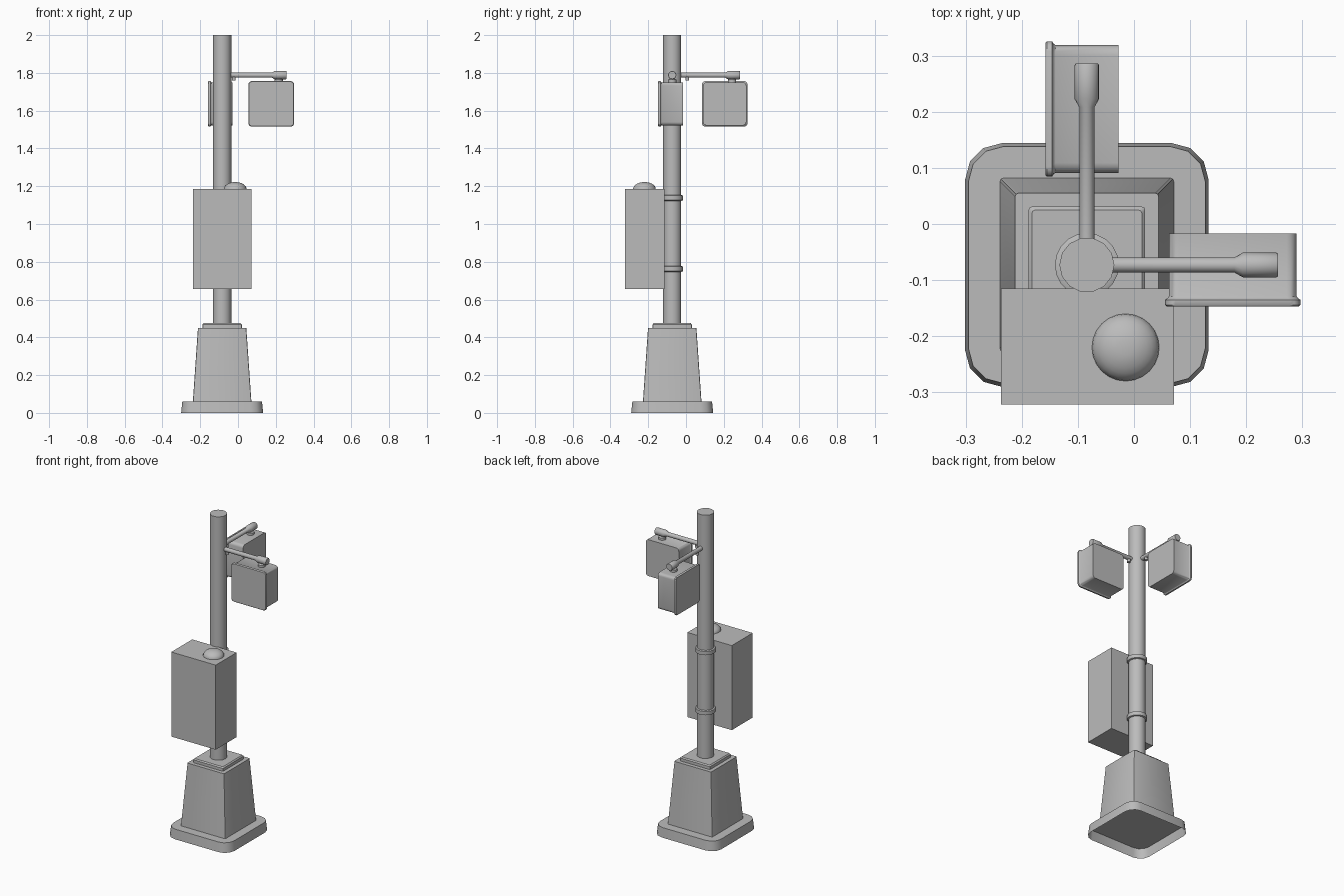
import bpy, bmesh, math
from mathutils import Vector, Matrix

cube = bpy.data.objects.get("Cube")
if cube:
    bpy.data.objects.remove(cube, do_unlink=True)

PX, PY = -0.084, -0.073          # pole axis

grey = bpy.data.materials.new("plain grey")
grey.use_nodes = True
GREY = (0.5, 0.5, 0.5, 1)
grey.diffuse_color = GREY
grey.node_tree.nodes["Principled BSDF"].inputs["Base Color"].default_value = GREY


def finish(name, bm, smooth=True):
    bmesh.ops.recalc_face_normals(bm, faces=bm.faces)
    mesh = bpy.data.meshes.new(name)
    bm.to_mesh(mesh)
    bm.free()
    obj = bpy.data.objects.new(name, mesh)
    bpy.context.collection.objects.link(obj)
    mesh.materials.append(grey)
    if smooth:
        bpy.ops.object.select_all(action='DESELECT')
        obj.select_set(True)
        bpy.context.view_layer.objects.active = obj
        bpy.ops.object.shade_smooth_by_angle(angle=math.radians(40))
    return obj


def rounded_square(half, radius, steps):
    """Outline of a square with rounded corners, centred on the origin."""
    pts = []
    for corner in range(4):
        a0 = corner * math.pi / 2
        cx = (half - radius) * (1 if corner in (0, 3) else -1)
        cy = (half - radius) * (1 if corner in (0, 1) else -1)
        for i in range(steps + 1):
            a = a0 + i / steps * math.pi / 2
            pts.append((cx + radius * math.cos(a), cy + radius * math.sin(a)))
    return pts


def loft(name, sections, place=Matrix(), cap_start=True, smooth=True):
    """Skin matching outlines given as (points, height)."""
    bm = bmesh.new()
    rings = [[bm.verts.new(place @ Vector((x, y, h))) for x, y in pts] for pts, h in sections]
    for a, b in zip(rings, rings[1:]):
        for i in range(len(a)):
            j = (i + 1) % len(a)
            bm.faces.new((a[i], a[j], b[j], b[i]))
    if cap_start:
        bm.faces.new(rings[0])
    bm.faces.new(rings[-1])
    return finish(name, bm, smooth)


def turned(name, profile, place, sides=12):
    """Round part from (radius, height) pairs."""
    def ring(r):
        return [(r * math.cos(i * math.tau / sides), r * math.sin(i * math.tau / sides))
                for i in range(sides)]
    return loft(name, [(ring(r), h) for r, h in profile], place)


def box(name, lo, hi):
    bm = bmesh.new()
    bmesh.ops.create_cube(bm, size=1)
    lo, hi = Vector(lo), Vector(hi)
    for v in bm.verts:
        v.co = Vector(((v.co[i] + 0.5) * (hi[i] - lo[i]) + lo[i]) for i in range(3))
    return finish(name, bm, False)


axis = Matrix.Translation((PX, PY, 0))

# Hollow foot, tapered pedestal and its cap
loft("foot", [(rounded_square(0.217, 0.065, 3), 0), (rounded_square(0.211, 0.062, 3), 0.06)],
     axis, cap_start=False)
loft("pedestal", [(rounded_square(0.155, 0.006, 2), 0.058),
                  (rounded_square(0.128, 0.006, 2), 0.45)], axis)
loft("pedestal_cap", [(rounded_square(0.104, 0.006, 2), 0.448),
                      (rounded_square(0.104, 0.006, 2), 0.468),
                      (rounded_square(0.098, 0.006, 2), 0.475)], axis)

# Pole with two clamping bands
turned("pole", [(0.049, 0.46), (0.049, 2.0)], axis, 14)
for label, z in (("lower", 0.762), ("upper", 1.138)):
    turned(label + "_band", [(0.05, z - 0.015), (0.057, z - 0.012),
                             (0.057, z + 0.012), (0.05, z + 0.015)], axis, 20)

# Control cabinet and roof dome
box("cabinet", (-0.237, -0.322, 0.655), (0.071, -0.115, 1.185))
DOME_R, DOME_H = 0.06, 0.037
turned("cabinet_dome",
       [(DOME_R * math.cos(t * math.pi / 14), 1.185 + DOME_H * math.sin(t * math.pi / 14))
        for t in range(7)],
       Matrix.Translation((-0.015, -0.22, 0)), 24)


def signal(side, frame, shift):
    """Arm along local x and signal head facing local -y."""
    along = frame @ Matrix.Translation((0, 0, 1.788)) @ Matrix.Rotation(math.pi / 2, 4, 'Y')
    end = 0.341 + shift
    turned(side + "_arm", [(0.0135, 0.03), (0.0135, end - 0.078), (0.022, end - 0.063),
                           (0.022, end - 0.003), (0.02, end)], along, 16)
    turned(side + "_arm_lug", [(0.01, 1.76), (0.01, 1.788)],
           frame @ Matrix.Translation((0.062 + shift, 0, 0)), 10)
    mid = 0.26 + shift
    turned(side + "_hanger", [(0.022, 1.75), (0.022, 1.764), (0.012, 1.77), (0.012, 1.788)],
           frame @ Matrix.Translation((end - 0.042, 0, 0)), 14)
    # Head: square housing with a rolled front lip
    depth = frame @ Matrix.Translation((mid, 0, 1.636)) @ Matrix.Rotation(math.pi / 2, 4, 'X')
    section = [(0.114, -0.056), (0.114, 0.056), (0.116, 0.059), (0.1205, 0.062),
               (0.1205, 0.071), (0.118, 0.074)]
    loft(side + "_signal_head", [(rounded_square(h, 0.018, 4), d) for h, d in section], depth)


signal("left", axis, 0)
# The rear signal swaps x and y about the pole
swap = Matrix(((0, 1, 0, 0), (1, 0, 0, 0), (0, 0, 1, 0), (0, 0, 0, 1)))
signal("rear", axis @ swap, 0.018)
